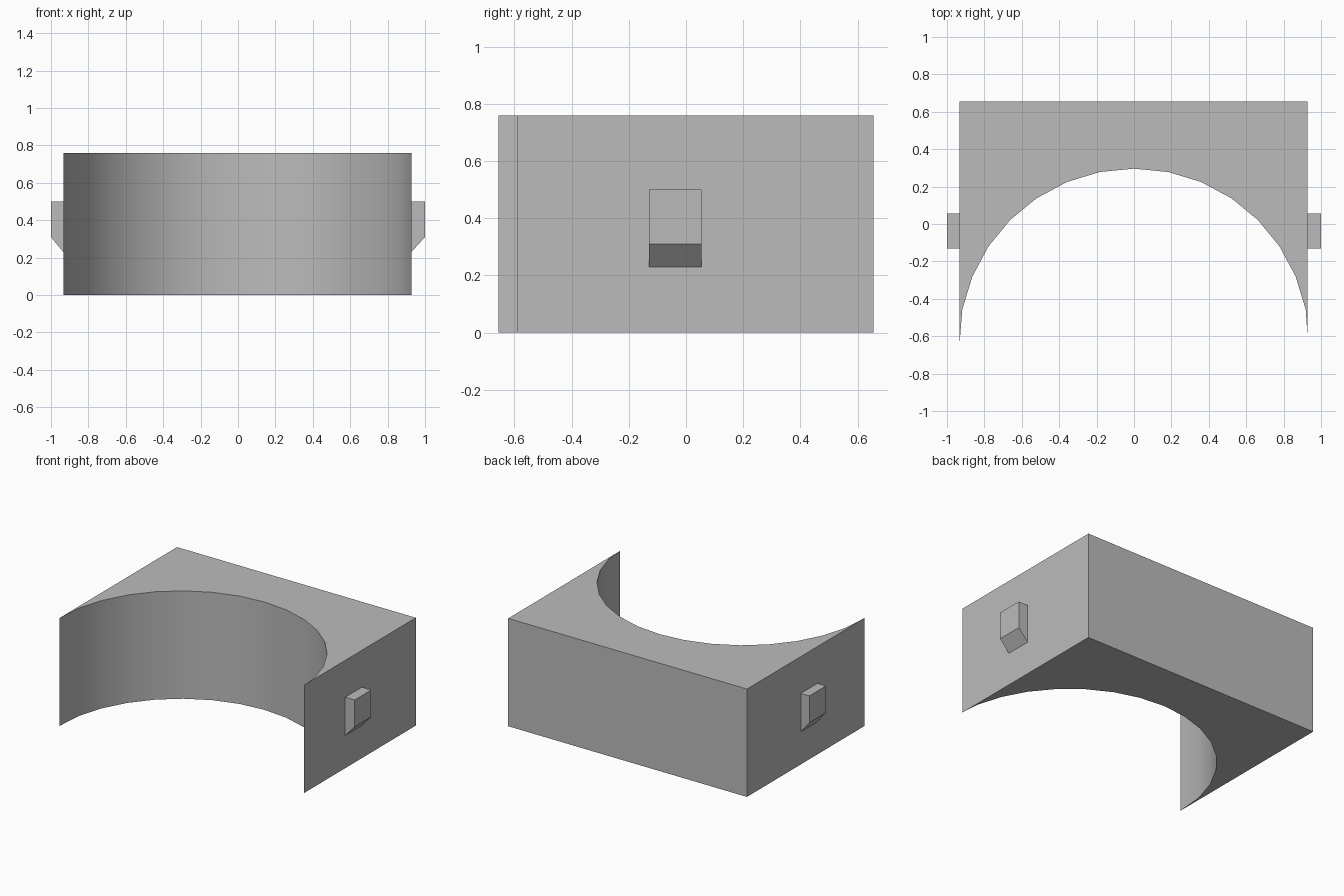
import bpy, bmesh, math

cube = bpy.data.objects.get("Cube")
if cube:
    bpy.data.objects.remove(cube, do_unlink=True)

grey = bpy.data.materials.new("plain grey")
grey.use_nodes = True
colour = (0.5, 0.5, 0.5, 1)
grey.diffuse_color = colour
grey.node_tree.nodes["Principled BSDF"].inputs["Base Color"].default_value = colour


def prism(name, outline, depth):
    """Extrude a closed 3D outline along the depth vector."""
    bm = bmesh.new()
    face = bm.faces.new([bm.verts.new(p) for p in outline])
    ext = bmesh.ops.extrude_face_region(bm, geom=[face], use_keep_orig=True)
    verts = [v for v in ext["geom"] if isinstance(v, bmesh.types.BMVert)]
    bmesh.ops.translate(bm, verts=verts, vec=depth)
    bmesh.ops.recalc_face_normals(bm, faces=bm.faces)
    mesh = bpy.data.meshes.new(name)
    bm.to_mesh(mesh)
    bm.free()
    mesh.materials.append(grey)
    obj = bpy.data.objects.new(name, mesh)
    bpy.context.collection.objects.link(obj)
    return obj


# Block with a round recess in the front; the two thin tips differ in length
LEFT, RIGHT, BACK, HEIGHT = 0.927, -0.934, 0.655, 0.76
RADIUS, CENTRE_Y, STEPS = 0.936, -0.64, 7
outline = [(LEFT, BACK, 0), (RIGHT, BACK, 0), (RIGHT, -0.655, 0)]
for i in range(-STEPS, STEPS + 1):
    a = math.radians(11.25 * i)
    outline.append((RADIUS * math.sin(a), CENTRE_Y + RADIUS * math.cos(a), 0))
outline.append((LEFT, -0.59, 0))
block = prism("block", outline, (0, 0, HEIGHT))
bpy.context.view_layer.objects.active = block
block.select_set(True)
bpy.ops.object.shade_smooth_by_angle(angle=math.radians(30))

# Side pegs with a sloped underside
for name, wall, tip in (("left_peg", LEFT, 1), ("right_peg", RIGHT, -1)):
    profile = [(wall, 0.23), (tip, 0.31), (tip, 0.5), (wall, 0.5)]
    prism(name, [(x, -0.13, z) for x, z in profile], (0, 0.185, 0))
